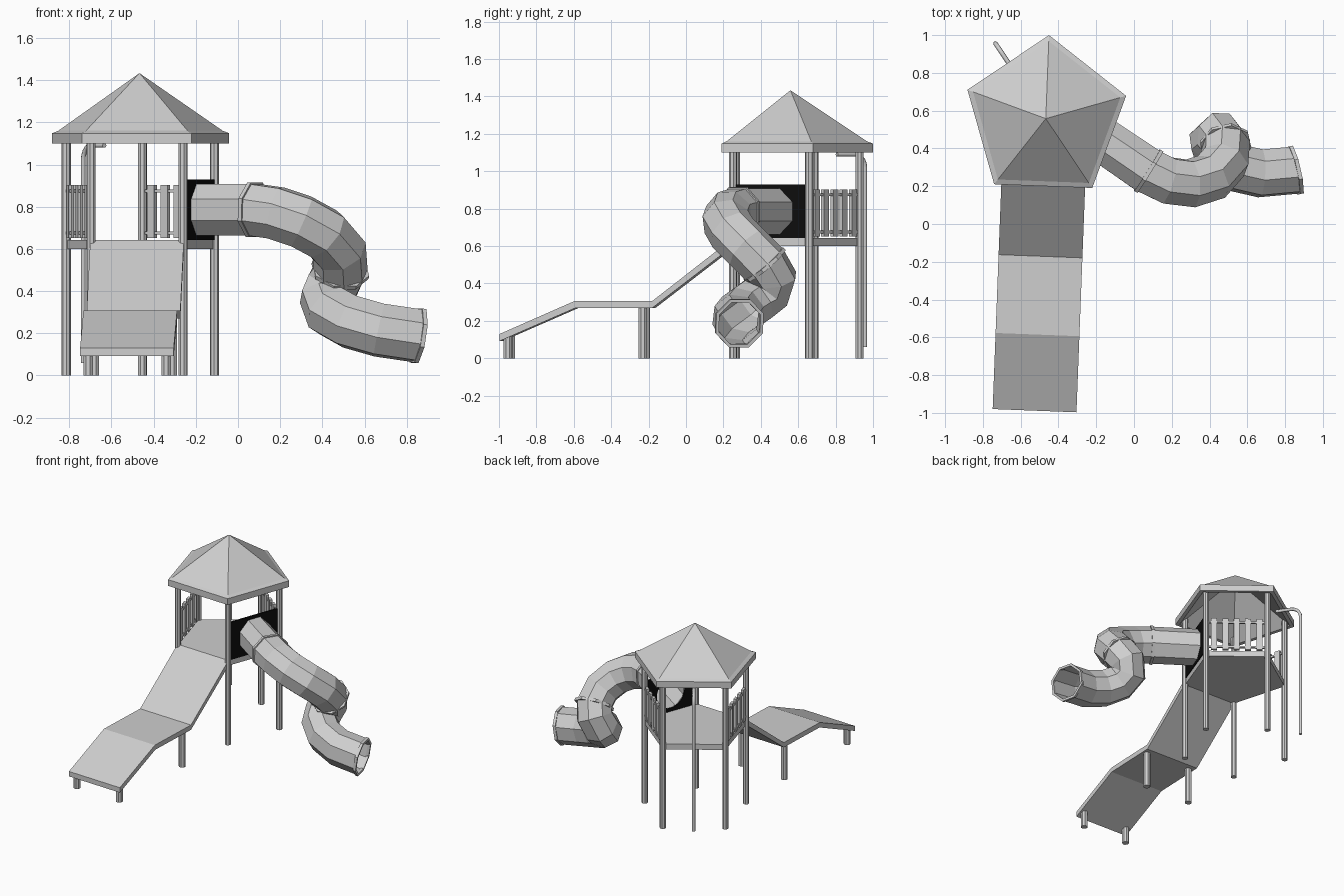
import bpy, bmesh, math
from mathutils import Matrix, Vector

if "Cube" in bpy.data.objects:
    bpy.data.objects.remove(bpy.data.objects["Cube"])


def material(name, value):
    m = bpy.data.materials.new(name)
    m.use_nodes = True
    color = (value, value, value, 1)
    m.diffuse_color = color
    m.node_tree.nodes["Principled BSDF"].inputs["Base Color"].default_value = color
    return m


GREY = material("light grey", 0.62)
BLACK = material("black", 0.004)

CENTER = Vector((-0.467, 0.558, 0))
BASE = 87.8          # direction of the rear post
POST_R = 0.37
SIDE_D = POST_R * math.cos(math.pi / 5)
EDGE = 2 * POST_R * math.sin(math.pi / 5)


def frame(degrees):
    """Tower frame: x outward, y along the side, z up."""
    return Matrix.Translation(CENTER) @ Matrix.Rotation(math.radians(degrees), 4, 'Z')


def side(k):
    return frame(BASE + 36 + 72 * k)


LEFT_BACK, LEFT_FRONT, FRONT, RIGHT_FRONT, RIGHT_BACK = (side(k) for k in range(5))


def finish(name, bm, mat=GREY, matrix=None):
    bmesh.ops.recalc_face_normals(bm, faces=bm.faces[:])
    if matrix is not None:
        bm.transform(matrix)
    mesh = bpy.data.meshes.new(name)
    bm.to_mesh(mesh)
    bm.free()
    mesh.materials.append(mat)
    ob = bpy.data.objects.new(name, mesh)
    bpy.context.collection.objects.link(ob)
    return ob


def bridge(bm, a, b):
    n = len(a)
    for i in range(n):
        bm.faces.new((a[i], a[(i + 1) % n], b[(i + 1) % n], b[i]))


def box(name, matrix, loc, size):
    bm = bmesh.new()
    bmesh.ops.create_cube(bm, size=1)
    bm.transform(Matrix.Translation(loc) @ Matrix.Diagonal((*size, 1)))
    return finish(name, bm, GREY, matrix)


def post(name, matrix, x, y, top, radius):
    bm = bmesh.new()
    bmesh.ops.create_cone(bm, cap_ends=True, segments=8, radius1=radius,
                          radius2=radius, depth=top)
    bm.transform(Matrix.Translation((x, y, top / 2)) @ Matrix.Rotation(math.pi / 8, 4, 'Z'))
    return finish(name, bm, GREY, matrix)


def pentagon(bm, radius, z):
    return [bm.verts.new((radius * math.cos(math.radians(72 * k)),
                          radius * math.sin(math.radians(72 * k)), z)) for k in range(5)]


def sweep(name, points, tangents, radius, thickness):
    """Open octagonal pipe along the points."""
    bm = bmesh.new()
    up = Vector((0, 0, 1))
    up = (up - tangents[0] * up.dot(tangents[0])).normalized()
    previous, old = None, tangents[0]
    for p, t in zip(points, tangents):
        up = old.rotation_difference(t) @ up
        across = t.cross(up)
        ring = []
        for i in range(8):
            a = math.radians(22.5 + 45 * i)
            ring.append(bm.verts.new(p + radius * (math.cos(a) * across + math.sin(a) * up)))
        if previous:
            bridge(bm, previous, ring)
        previous, old = ring, t
    ob = finish(name, bm)
    mod = ob.modifiers.new("wall", 'SOLIDIFY')
    mod.thickness, mod.offset = thickness, 0
    return ob


# Five-sided hollow roof with an eave rim
bm = bmesh.new()
rings = [pentagon(bm, r, z) for r, z in
         ((0.41, 1.1), (0.442, 1.1), (0.442, 1.148), (0.41, 1.16))]
for a, b in zip(rings, rings[1:]):
    bridge(bm, a, b)
for ring, z in ((rings[0], 1.4), (rings[-1], 1.433)):
    apex = bm.verts.new((0, 0, z))
    for i in range(5):
        bm.faces.new((ring[i], ring[(i + 1) % 5], apex))
finish("roof", bm, GREY, frame(BASE))

# Platform deck
bm = bmesh.new()
low, high = pentagon(bm, POST_R, 0.6), pentagon(bm, POST_R, 0.642)
bridge(bm, low, high)
bm.faces.new(low)
bm.faces.new(high)
finish("platform", bm, GREY, frame(BASE))

# Tower posts
for k in range(5):
    post(f"tower_post_{k + 1}", frame(BASE + 72 * k), POST_R, 0, 1.13, 0.022)

# Slatted railings on two sides
for label, m in (("left", LEFT_FRONT), ("right", RIGHT_BACK)):
    for z in (0.675, 0.875):
        box(f"{label}_rail", m, (SIDE_D, 0, z), (0.014, EDGE, 0.014))
    for i in range(5):
        box(f"{label}_slat", m, (SIDE_D, (i - 2) * 0.08, 0.777), (0.02, 0.042, 0.25))

# Dark wall panel with a round opening
bm = bmesh.new()
half_w, z0, z1, zc = EDGE / 2 - 0.01, 0.642, 0.93, 0.785
angles = {math.tau * i / 32 for i in range(32)}
angles |= {math.atan2(z - zc, y) % math.tau for y in (-half_w, half_w) for z in (z0, z1)}
inner, outer = [], []
for a in sorted(angles):
    c, s = math.cos(a), math.sin(a)
    reach = min(half_w / max(abs(c), 1e-6),
                ((z1 - zc) if s > 0 else (zc - z0)) / max(abs(s), 1e-6))
    inner.append(bm.verts.new((SIDE_D, 0.118 * c, zc + 0.118 * s)))
    outer.append(bm.verts.new((SIDE_D, reach * c, zc + reach * s)))
bridge(bm, inner, outer)
panel = finish("tube_wall_panel", bm, BLACK, RIGHT_FRONT)
mod = panel.modifiers.new("wall", 'SOLIDIFY')
mod.thickness, mod.offset = 0.012, 0

# Winding tube slide
path = [Vector(p) for p in (
    (-0.185, 0.458, 0.785), (0.077, 0.28, 0.785), (0.18, 0.23, 0.77),
    (0.30, 0.215, 0.73), (0.41, 0.25, 0.67), (0.48, 0.33, 0.59),
    (0.485, 0.42, 0.50), (0.45, 0.465, 0.43), (0.42, 0.44, 0.36),
    (0.44, 0.37, 0.305), (0.53, 0.30, 0.255), (0.67, 0.268, 0.215),
    (0.853, 0.285, 0.188))]
last = len(path) - 1
tangents = [(path[min(i + 1, last)] - path[max(i - 1, 0)]).normalized()
            for i in range(last + 1)]
tangents[0] = (RIGHT_FRONT.to_3x3() @ Vector((1, 0, 0))).normalized()
tangents[-1] = Vector((0.96, 0.22, -0.15)).normalized()
sweep("tube_slide", path, tangents, 0.128, 0.008)
for i in (1, 6, last):
    t = tangents[i]
    sweep("tube_collar", [path[i] - t * 0.01, path[i] + t * 0.01], [t, t], 0.131, 0.018)

# Open slide: a bent slab running straight out of the front
bm = bmesh.new()
top = ((0, 0.642), (0.43, 0.307), (0.845, 0.307), (1.248, 0.13))
bottom = ((0, 0.6), (0.43, 0.27), (0.84, 0.27), (1.248, 0.092))
strips = []
for (xt, zt), (xb, zb) in zip(top, bottom):
    strips.append([bm.verts.new((SIDE_D + x, y, z)) for x, y, z in
                   ((xt, -0.222, zt), (xt, 0.222, zt), (xb, 0.222, zb), (xb, -0.222, zb))])
for a, b in zip(strips, strips[1:]):
    bridge(bm, a, b)
bm.faces.new(strips[0])
bm.faces.new(strips[-1])
finish("open_slide", bm, GREY, FRONT)

# Slide legs
for x, height in ((0.483, 0.285), (1.205, 0.125)):
    for y in (-0.185, 0.185):
        post("slide_leg", FRONT, SIDE_D + x, y, height, 0.025)

# Climbing pole, bent over at the top
curve = bpy.data.curves.new("climbing_pole", 'CURVE')
curve.dimensions = '3D'
curve.bevel_depth = 0.012
curve.bevel_resolution = 1
curve.use_fill_caps = True
bend = 0.07
points = [(SIDE_D, 1.09)]
for i in range(6):
    a = math.radians(90 - 18 * i)
    points.append((0.41 + bend * math.cos(a), 1.02 + bend * math.sin(a)))
points.append((0.48, 0.06))
spline = curve.splines.new('POLY')
spline.points.add(len(points) - 1)
for sp, (x, z) in zip(spline.points, points):
    sp.co = (*(LEFT_BACK @ Vector((x, 0, z))), 1)
curve.materials.append(GREY)
bpy.context.collection.objects.link(bpy.data.objects.new("climbing_pole", curve))
